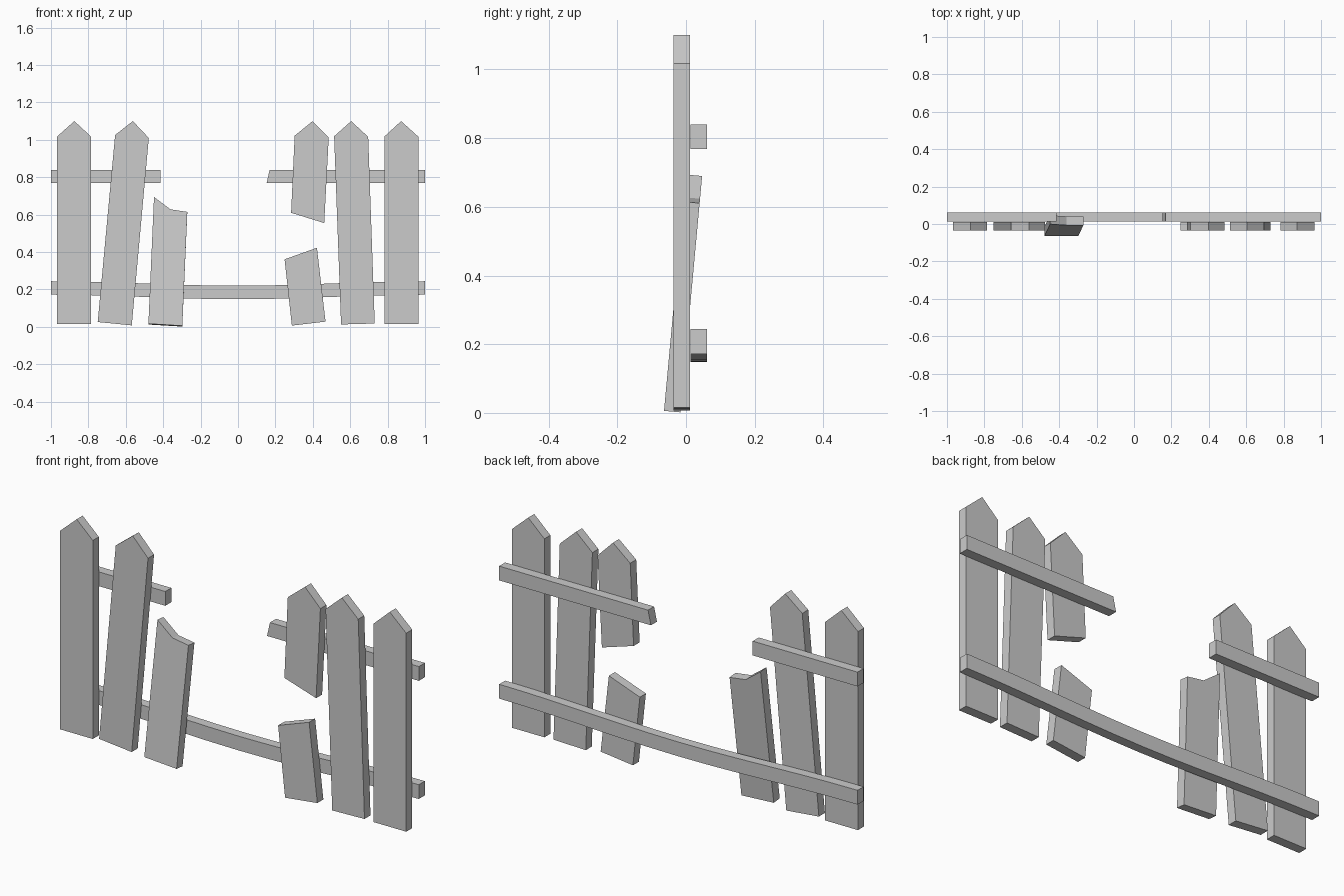
import bpy, bmesh, math

if "Cube" in bpy.data.objects:
    bpy.data.objects.remove(bpy.data.objects["Cube"])

PICKET_Y = (-0.036, 0.012)
RAIL_Y = (0.013, 0.061)


def extrude_profile(name, pts, y0, y1, lean=0.0, pivot=0.31):
    """Extrude an x/z outline between y0 and y1; lean shears it backwards with height."""
    bm = bmesh.new()
    front = [bm.verts.new((x, y0, z)) for x, z in pts]
    face = bm.faces.new(front)
    ext = bmesh.ops.extrude_face_region(bm, geom=[face])
    for v in ext["geom"]:
        if isinstance(v, bmesh.types.BMVert):
            v.co.y = y1
            v.co.z -= lean * (y1 - y0)
    for v in bm.verts:
        v.co.y += lean * (v.co.z - pivot)
    bmesh.ops.recalc_face_normals(bm, faces=bm.faces)
    mesh = bpy.data.meshes.new(name)
    bm.to_mesh(mesh)
    bm.free()
    obj = bpy.data.objects.new(name, mesh)
    bpy.context.collection.objects.link(obj)
    return obj


# Pickets: outlines run bottom left, bottom right, then over the top
pickets = {
    "picket_far_left": [(-0.968, 0.016), (-0.785, 0.016), (-0.785, 1.017),
                        (-0.875, 1.10), (-0.968, 1.017)],
    "picket_leaning_left": [(-0.75, 0.026), (-0.568, 0.008), (-0.477, 1.01),
                            (-0.562, 1.10), (-0.657, 1.026)],
    "broken_picket_right_upper": [(0.284, 0.61), (0.461, 0.555), (0.485, 1.013),
                                  (0.399, 1.10), (0.303, 1.022)],
    "broken_picket_right_lower": [(0.288, 0.007), (0.468, 0.028), (0.422, 0.423),
                                  (0.249, 0.361)],
    "picket_leaning_right": [(0.551, 0.013), (0.731, 0.018), (0.696, 1.016),
                             (0.605, 1.10), (0.514, 1.019)],
    "picket_far_right": [(0.782, 0.016), (0.964, 0.016), (0.964, 1.017),
                         (0.872, 1.10), (0.782, 1.017)],
}
for name, pts in pickets.items():
    extrude_profile(name, pts, *PICKET_Y)

# Broken left picket, tipped backwards
extrude_profile("broken_picket_left",
                [(-0.479, 0.017), (-0.298, 0.006), (-0.271, 0.615),
                 (-0.361, 0.628), (-0.449, 0.694)], *PICKET_Y, lean=0.092)

# Snapped top rail
extrude_profile("top_rail_left", [(-1, 0.768), (-0.415, 0.768), (-0.415, 0.84), (-1, 0.84)], *RAIL_Y)
extrude_profile("top_rail_right", [(0.153, 0.768), (1, 0.768), (1, 0.84), (0.169, 0.84)], *RAIL_Y)

# Sagging bottom rail
N = 12
xs = [-1 + 2 * i / N for i in range(N + 1)]
sag = [0.012 * (1 + math.cos(math.pi * x)) for x in xs]
lower = [(x, 0.172 - s) for x, s in zip(xs, sag)]
upper = [(x, 0.244 - s) for x, s in zip(xs, sag)]
extrude_profile("bottom_rail", lower + upper[::-1], *RAIL_Y)
